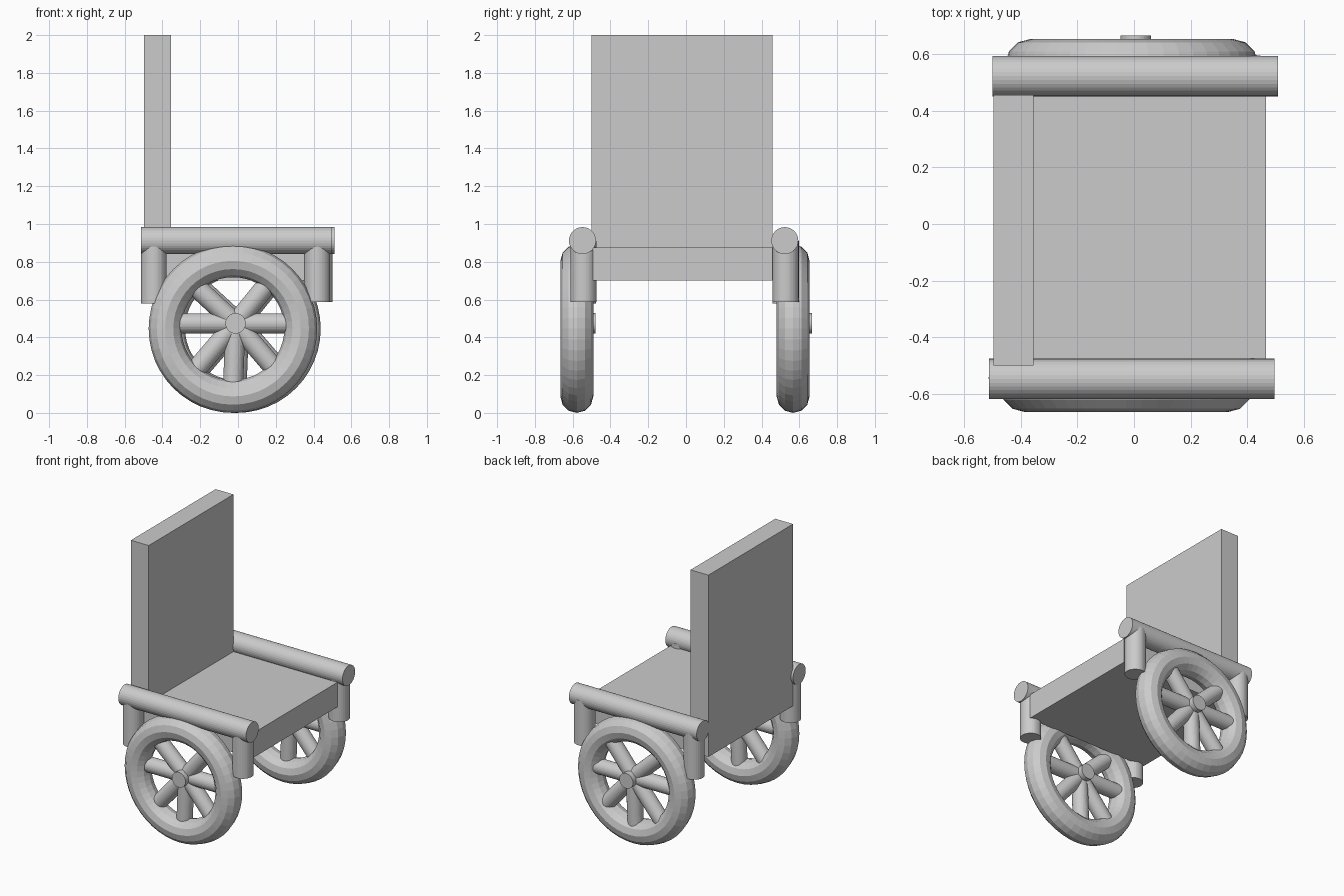
import bpy, bmesh
from math import radians, sin, cos, pi
from mathutils import Vector

if "Cube" in bpy.data.objects:
    bpy.data.objects.remove(bpy.data.objects["Cube"])


def rod(name, a, b, r):
    """Cylinder of radius r running from point a to point b."""
    a, b = Vector(a), Vector(b)
    d = b - a
    bpy.ops.mesh.primitive_cylinder_add(vertices=32, radius=r, depth=d.length, location=(a + b) / 2)
    o = bpy.context.object
    o.rotation_euler = d.to_track_quat('Z', 'Y').to_euler()
    o.name = name
    return o


def extrude_profile(name, pts, y0, y1):
    """Extrude an x-z outline along y."""
    bm = bmesh.new()
    face = bm.faces.new([bm.verts.new((x, y0, z)) for x, z in pts])
    out = bmesh.ops.extrude_face_region(bm, geom=[face])
    moved = [v for v in out['geom'] if isinstance(v, bmesh.types.BMVert)]
    bmesh.ops.translate(bm, verts=moved, vec=(0, y1 - y0, 0))
    if face.is_valid and not any(len(e.link_faces) < 2 for e in face.edges):
        pass
    else:
        bmesh.ops.holes_fill(bm, edges=bm.edges[:])
    bmesh.ops.recalc_face_normals(bm, faces=bm.faces[:])
    me = bpy.data.meshes.new(name)
    bm.to_mesh(me)
    bm.free()
    o = bpy.data.objects.new(name, me)
    bpy.context.collection.objects.link(o)
    return o


# Seat and backrest: one L-shaped outline
extrude_profile("seat_and_backrest",
                [(-0.497, 0.70), (0.466, 0.70), (0.466, 0.876),
                 (-0.356, 0.876), (-0.356, 2.0), (-0.497, 2.0)], -0.50, 0.457)


def armrest(side, x, y):
    # Rail with two short posts below it
    rod(side + "_arm_rail", (x - 0.505, y, 0.912), (x + 0.505, y, 0.912), 0.0715)
    rod(side + "_back_post", (x - 0.438, y + 0.003, 0.578), (x - 0.438, y + 0.003, 0.91), 0.068)
    rod(side + "_front_post", (x + 0.427, y + 0.005, 0.588), (x + 0.427, y + 0.005, 0.91), 0.069)


def wheel(side, x, y):
    # Tyre
    bpy.ops.mesh.primitive_torus_add(major_segments=48, minor_segments=12,
                                     major_radius=0.359, minor_radius=0.087,
                                     location=(x, y, 0.446), rotation=(pi / 2, 0, 0))
    bpy.context.object.name = side + "_tyre"
    # Hub sits slightly above the tyre centre
    hx, hz, hy = x + 0.014, 0.474, y + 0.012
    rod(side + "_hub", (hx, hy - 0.085, hz), (hx, hy + 0.088, hz), 0.054)
    # Spokes, none pointing straight up, each ending inside the tyre
    for i, deg in enumerate((0, 52, 132, 180, 228, 270, 316)):
        t = radians(deg)
        tip = (x + 0.32 * cos(t), hy, 0.446 + 0.32 * sin(t))
        if deg in (0, 180):
            tip = (tip[0], hy, hz)
        rod(f"{side}_spoke_{i + 1}", (hx, hy, hz), tip, 0.053)


armrest("right", -0.008, -0.548)
armrest("left", 0.005, 0.523)
wheel("right", -0.027, -0.578)
wheel("left", -0.008, 0.567)
